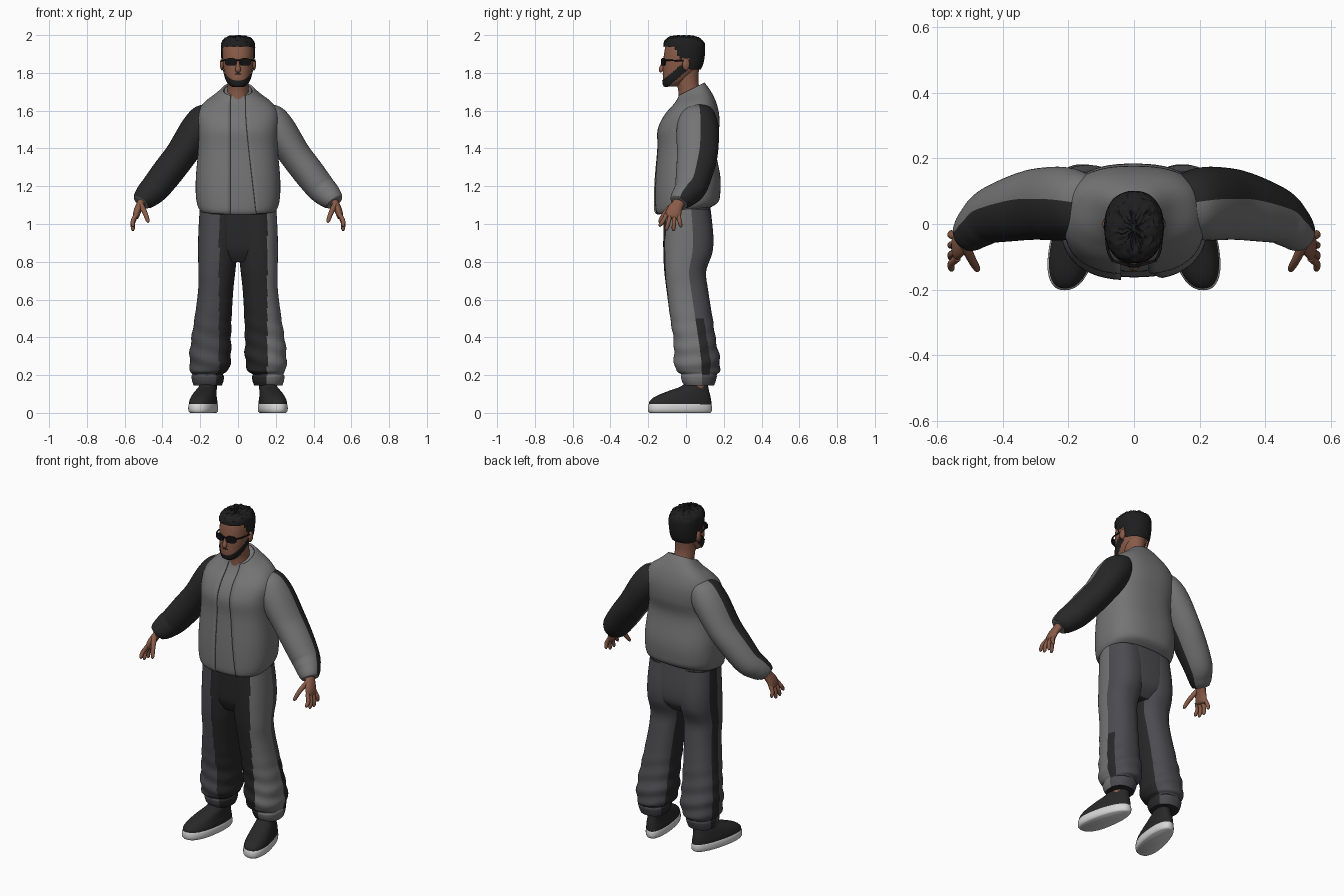
import bpy, bmesh, math, random
from mathutils import Vector

random.seed(4)


def material(name, *rgb):
    m = bpy.data.materials.new(name)
    m.diffuse_color = (*rgb, 1)
    return m


GREY = material("jacket grey", .175, .175, .178)
SLATE = material("trouser slate", .072, .072, .080)
BLACK = material("cloth black", .021, .021, .022)
SKIN = material("skin brown", .25, .105, .065)
HAIR = material("hair black", .013, .013, .014)
WHITE = material("sole white", .68, .68, .68)
LENS = material("glasses black", .006, .006, .007)
LIP = material("lip brown", .30, .13, .10)


def smooth_rings(rings, sub):
    """Catmull-Rom through the ring tuples."""
    out, n = [], len(rings)
    for i in range(n - 1):
        a, b, c, d = (rings[max(0, min(n - 1, i + k))] for k in (-1, 0, 1, 2))
        for k in range(sub):
            t = k / sub
            out.append([.5 * (2*q + (r - p)*t + (2*p - 5*q + 4*r - s)*t*t + (3*q - p - 3*r + s)*t**3)
                        for p, q, r, s in zip(a, b, c, d)])
    return out + [list(rings[-1])]


def power(v, e):
    return math.copysign(abs(v) ** e, v)


def loft(name, rings, mats, rule=None, path=False, segs=40, sub=5, square=2.0,
         gap=None, keep=None, warp=None, cap=True, sharp=50):
    """Skin rings (x, y, z, half width, half depth[, tilt]); angle 0 is the front, 90 deg is +x."""
    rs = smooth_rings(rings, sub)
    bm = bmesh.new()
    rows, e = [], 2 / square
    for i, r in enumerate(rs):
        c = Vector(r[:3])
        U, V = Vector((1, 0, 0)), Vector((0, 1, r[5] if len(r) > 5 else 0))
        if path:
            t = (Vector(rs[min(i + 1, len(rs) - 1)][:3]) - Vector(rs[max(i - 1, 0)][:3])).normalized()
            V = Vector((0, 1, 0))
            V = (V - t * V.dot(t)).normalized()
            U = V.cross(t)
        a0, a1 = 0, 2 * math.pi
        if gap:
            xl, xr = gap(r[2])
            a0 = math.asin(min(1, abs(xr) / r[3]) ** (1 / e))
            a1 -= math.asin(min(1, abs(xl) / r[3]) ** (1 / e))
        row = []
        for j in range(segs + (1 if gap else 0)):
            a = a0 + (a1 - a0) * j / segs
            p = c + U * (r[3] * power(math.sin(a), e)) - V * (r[4] * power(math.cos(a), e))
            row.append(bm.verts.new(warp(p, a) if warp else p))
        rows.append(row)
    for lo, hi in zip(rows, rows[1:]):
        for j in range(segs):
            k = (j + 1) % len(lo)
            f = bm.faces.new((lo[j], lo[k], hi[k], hi[j]))
            if rule:
                f.material_index = rule(f.calc_center_median(), 2 * math.pi * (j + .5) / segs)
    if cap and not gap:
        bm.faces.new(rows[0])
        bm.faces.new(rows[-1])
        bmesh.ops.recalc_face_normals(bm, faces=bm.faces)
    if keep:
        bmesh.ops.delete(bm, geom=[f for f in bm.faces if not keep(f.calc_center_median())], context='FACES')
    me = bpy.data.meshes.new(name)
    bm.to_mesh(me)
    bm.free()
    for m in mats:
        me.materials.append(m)
    me.shade_smooth()
    me.set_sharp_from_angle(angle=math.radians(sharp))
    ob = bpy.data.objects.new(name, me)
    bpy.context.collection.objects.link(ob)
    return ob


def tube(name, pts, mat, segs=12, sub=4):
    return loft(name, pts, [mat], path=True, segs=segs, sub=sub)


def ball(name, x, y, z, rx, ry, rz, mat, segs=20):
    n = 10
    rings = [(x, y, z - rz * math.cos(math.pi * k / n), max(.0005, rx * math.sin(math.pi * k / n)),
              max(.0005, ry * math.sin(math.pi * k / n))) for k in range(n + 1)]
    return loft(name, rings, [mat], segs=segs, sub=1)


# Jacket, open at the front, over a shirt; hem higher at the back
body = [(0, -.015, 1.070, .197, .145, .12), (0, 0, 1.095, .213, .170, .12), (0, .005, 1.15, .223, .176, .05),
        (0, .008, 1.25, .223, .174, 0), (0, .002, 1.40, .211, .155, 0), (0, .012, 1.50, .215, .163, 0),
        (0, .030, 1.58, .216, .145, .02), (0, .043, 1.64, .182, .114, .1), (0, .038, 1.685, .118, .088, .3),
        (0, .027, 1.714, .080, .070, .5)]
jacket = loft("jacket", body, [GREY], segs=64, square=2.5,
              gap=lambda z: (-.04, .04 + .06 * max(0, (1.6 - z) / .54) ** 1.3))
thick = jacket.modifiers.new("cloth thickness", 'SOLIDIFY')
thick.thickness = .012
thick.offset = -1
loft("shirt", [(x, y, z - .004, rx - .014, ry - .009, t) for x, y, z, rx, ry, t in body], [GREY],
     segs=56, square=2.5)

# Trouser seat joining both legs
loft("trouser_seat", [(0, .0, .80, .09, .085), (0, .012, .86, .16, .122), (0, .014, .95, .196, .129),
                      (0, .007, 1.09, .19, .122)], [BLACK, SLATE, GREY], segs=64, square=2.8,
     rule=lambda c, a: 1 if c.y > .02 or c.x < -.1 else 2 if c.x > .155 else 0)

LEG = [(.16, .07, .145, .074, .078), (.16, .068, .165, .082, .088), (.16, .068, .19, .086, .095),
       (.16, .068, .205, .084, .094), (.152, .062, .225, .100, .116), (.147, .057, .29, .110, .121),
       (.143, .047, .38, .106, .112), (.132, .029, .50, .098, .112), (.118, .007, .65, .093, .110),
       (.112, -.004, .75, .098, .111), (.107, .01, .85, .104, .130), (.1, .012, .95, .110, .132),
       (.095, .005, 1.08, .108, .122)]
SHOE = [(.178, -.03, .04, .066, .165), (.178, -.03, .06, .066, .164), (.178, -.018, .085, .061, .148),
        (.175, .010, .112, .055, .113), (.17, .042, .137, .049, .076), (.168, .056, .16, .046, .056)]
SOLE = [(.178, -.032, 0, .060, .160), (.178, -.032, .010, .069, .169), (.178, -.032, .036, .070, .169),
        (.178, -.032, .047, .066, .165)]
SLEEVE = [(.14, .055, 1.60, .055, .08), (.17, .06, 1.56, .085, .10), (.22, .062, 1.49, .092, .112),
          (.30, .060, 1.37, .084, .108), (.372, .045, 1.275, .083, .098), (.435, .025, 1.195, .078, .085),
          (.475, -.005, 1.155, .070, .07), (.500, -.028, 1.13, .059, .058), (.512, -.037, 1.115, .048, .048)]


def leg_colour(s):
    def rule(c, a):
        out, back = math.sin(a) * s, -math.cos(a)
        if (back < 0 and c.x * s < (.155 if s > 0 else .1)) or (out < -.5 and back < .45):
            return 0
        if s > 0:
            if back < .15:
                return 2
            return 0 if back < .55 and out > 0 and .2 < c.z < .5 else 1
        return 0 if out > .9 and -.1 < back < .35 else 1
    return rule


def folds(p, a):
    """Cloth wrinkles gathering above the cuff."""
    w = max(0, min(1, (.58 - p.z) / .3)) * (1 if p.z > .2 else 0)
    k = .004 * w * math.sin(p.z * 70 + 2.5 * math.sin(a + .5))
    return p + Vector((math.sin(a), -math.cos(a), 0)) * k


for s, side in ((1, "left"), (-1, "right")):
    def flip(rings):
        return [(r[0] * s, *r[1:]) for r in rings]

    def toe_out(p, a):
        w = 1 - .8 * (p.y + .03)
        return Vector((s * .178 + (p.x - s * .178) * w - s * .18 * (p.y + .02), p.y, p.z))

    # Legs and shoes
    loft(side + "_trouser_leg", flip(LEG), [BLACK, SLATE, GREY], rule=leg_colour(s), square=2.3,
         segs=88, sub=8, warp=folds)
    loft(side + "_ankle", flip([(.16, .06, .10, .038, .042), (.16, .06, .2, .042, .048)]), [SKIN], segs=20)
    loft(side + "_shoe", flip(SHOE), [BLACK], square=2.3, warp=toe_out)
    loft(side + "_shoe_sole", flip(SOLE), [WHITE], square=2.3, sub=2, warp=toe_out)
    # Sleeve, half grey and half black
    loft(side + "_sleeve", flip(SLEEVE), [GREY, BLACK], path=True, sub=8, segs=48,
         rule=lambda c, a: int((-math.cos(a) - .12) * s > 0))
    # Hand
    tube(side + "_palm", flip([(.495, -.02, 1.14, .026, .032), (.515, -.043, 1.105, .022, .032),
                               (.532, -.062, 1.07, .020, .040), (.541, -.07, 1.038, .016, .042),
                               (.543, -.072, 1.028, .006, .03)]), SKIN, 20)
    for k, (y0, y1, zt) in enumerate(((-.104, -.136, .985), (-.083, -.103, .965),
                                      (-.061, -.066, .963), (-.04, -.028, .982))):
        tube(f"{side}_finger_{k + 1}", flip([(.538, y0, 1.05, .012, .0115),
                                             (.556, (y0 + y1) / 2, (1.05 + zt) / 2, .0115, .011),
                                             (.556, y1, zt + .01, .0095, .0095),
                                             (.554, y1 - .001, zt, .003, .003)]), SKIN)
    tube(side + "_thumb", flip([(.515, -.065, 1.105, .015, .017), (.493, -.11, 1.06, .013, .013),
                                (.478, -.136, 1.018, .010, .010), (.476, -.14, 1.006, .003, .003)]), SKIN)
    # Ear and glasses
    ball(side + "_ear", s * .084, .0, 1.845, .012, .02, .032, SKIN)
    lens = loft(side + "_lens", [(0, 0, -.004, .031, .020), (0, 0, .004, .031, .020)], [LENS],
                square=2.6, sub=1, segs=28)
    lens.rotation_euler = (math.radians(90), 0, s * .3)
    lens.location = (s * .038, -.120, 1.858)
    tube(side + "_glasses_arm", flip([(.066, -.110, 1.866, .004, .004), (.081, -.075, 1.866, .004, .004),
                                      (.086, .0, 1.862, .004, .004)]), LENS, 8)

# Neck and head
loft("neck", [(0, .025, 1.62, .066, .066), (0, .018, 1.70, .057, .058), (0, .005, 1.76, .056, .06),
              (0, 0, 1.83, .058, .07)], [SKIN])
HEAD = [(0, -.078, 1.728, .026, .03), (0, -.074, 1.738, .043, .044), (0, -.056, 1.765, .061, .066),
        (0, -.034, 1.81, .074, .088), (0, -.02, 1.86, .081, .1), (0, -.014, 1.91, .083, .101),
        (0, -.01, 1.95, .076, .094), (0, -.01, 1.975, .05, .064), (0, -.01, 1.985, .008, .01)]
loft("head", HEAD, [SKIN], square=2.2, segs=48)

# Beard: a thin shell along the jaw
loft("beard", [(x, y, z - .003, rx + .004, ry + .004) for x, y, z, rx, ry in HEAD[:6]], [HAIR],
     square=2.2, segs=72, sub=12,
     keep=lambda c: c.y < .0 and c.z < 1.764 + .85 * (c.y + .12)
     and c.z > 1.705 + .85 * (c.y + .12))
tube("moustache", [(-.034, -.104, 1.780, .002, .002), (-.018, -.118, 1.792, .0025, .0025),
                   (0, -.122, 1.794, .0025, .0025), (.018, -.118, 1.792, .0025, .0025),
                   (.034, -.104, 1.780, .002, .002)], HAIR, 8)
ball("mouth", 0, -.115, 1.777, .022, .008, .007, LIP)
tube("nose", [(0, -.111, 1.865, .008, .008), (0, -.122, 1.84, .010, .012), (0, -.130, 1.817, .015, .014),
              (0, -.125, 1.807, .010, .010)], SKIN, 16)
tube("glasses_bridge", [(-.014, -.128, 1.866, .004, .004), (.014, -.128, 1.866, .004, .004)], LENS, 8, 1)


# Hair: shell cut at the hairline, tousled on top
def hairline(c):
    if c.y < -.065:
        return c.z > 1.937
    if c.y < -.015:
        return c.z > 1.937 - 1.8 * (c.y + .065)
    return c.z > (1.880 if c.y < .022 else 1.82)


def tousle(p, a):
    k = max(0, min(1, (p.z - 1.92) / .05))
    return p + Vector((random.uniform(-.003, .003), random.uniform(-.003, .003), random.uniform(-.005, .005))) * k


loft("hair", [(0, .0, 1.80, .074, .068), (0, -.005, 1.84, .084, .094), (0, -.008, 1.88, .089, .106),
              (0, -.008, 1.92, .091, .109), (0, -.01, 1.955, .088, .108), (0, -.012, 1.98, .074, .09),
              (0, -.014, 1.993, .045, .055), (0, -.014, 1.996, .006, .008)], [HAIR],
     square=2.2, segs=56, sub=4, keep=hairline, warp=tousle)
